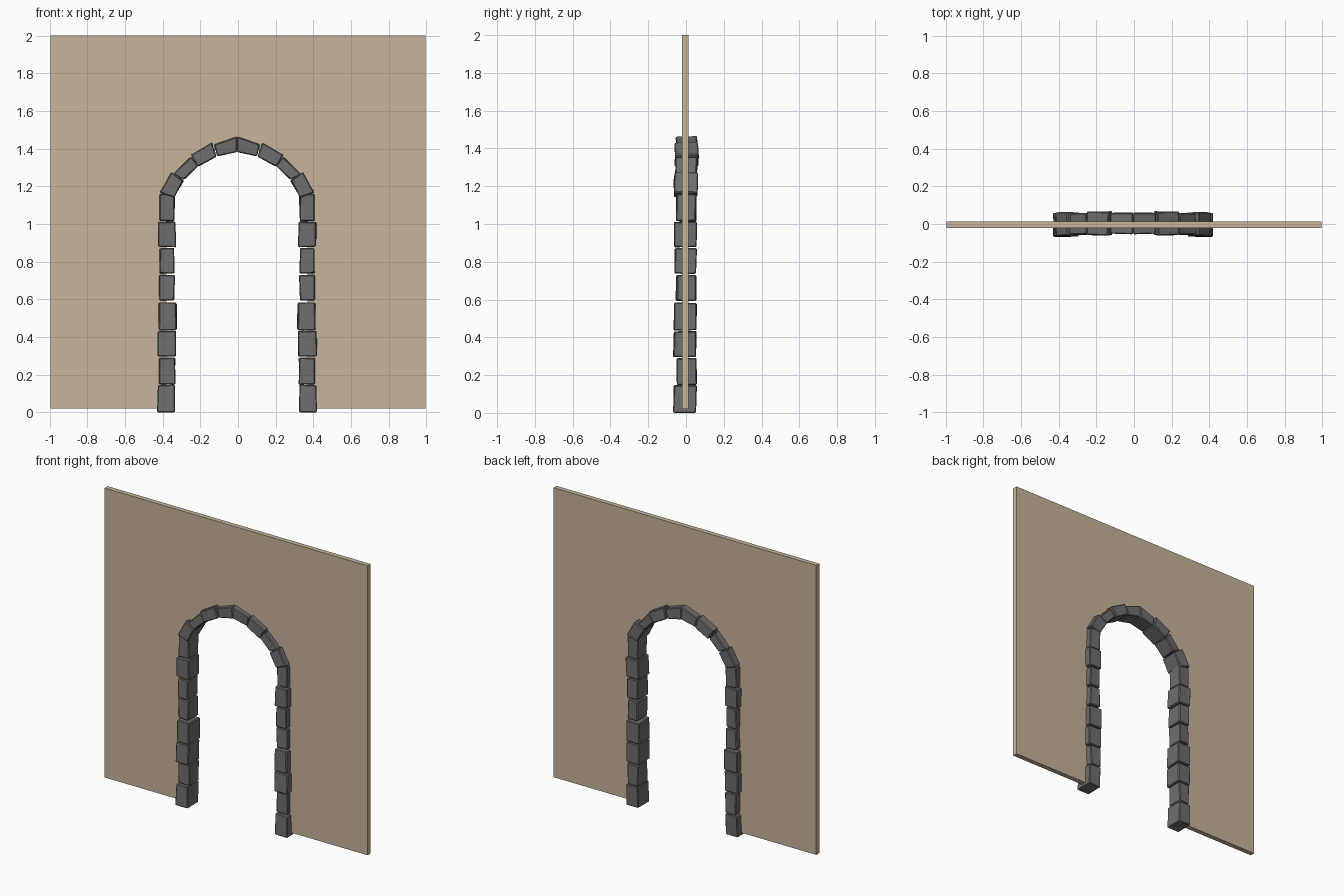
import bpy, bmesh, random
from mathutils import Vector

if "Cube" in bpy.data.objects:
    bpy.data.objects.remove(bpy.data.objects["Cube"])

random.seed(4)
CX = -0.005  # mirror axis of the arch


def material(name, rgb):
    m = bpy.data.materials.new(name)
    m.diffuse_color = (*rgb, 1)
    m.use_nodes = True
    m.node_tree.nodes["Principled BSDF"].inputs["Base Color"].default_value = m.diffuse_color
    return m


plaster = material("tan_plaster", (0.58, 0.456, 0.328))
stone = material("grey_stone", (0.156, 0.156, 0.158))


def prism(name, front, back, mat):
    """Solid between two matching outlines of 3D points."""
    bm = bmesh.new()
    f = [bm.verts.new(p) for p in front]
    b = [bm.verts.new(p) for p in back]
    bm.faces.new(f)
    bm.faces.new(b[::-1])
    for i in range(len(f)):
        j = (i + 1) % len(f)
        bm.faces.new((f[j], f[i], b[i], b[j]))
    bmesh.ops.recalc_face_normals(bm, faces=bm.faces[:])
    me = bpy.data.meshes.new(name)
    bm.to_mesh(me)
    bm.free()
    me.materials.append(mat)
    ob = bpy.data.objects.new(name, me)
    bpy.context.collection.objects.link(ob)
    return ob


# Wall panel with an arched doorway hidden behind the stones
left = [(-0.375, 0.02), (-0.375, 1.155), (-0.32, 1.25), (-0.23, 1.335),
        (-0.12, 1.392)]
right = [(-x, z) for x, z in reversed(left)]
arch = [(x + CX, z) for x, z in left + [(0, 1.425)] + right]
outline = [(-0.995, 0.02)] + arch + [(0.995, 0.02), (0.995, 2), (-0.995, 2)]
prism("wall", [(x, -0.02, z) for x, z in outline],
      [(x, 0.013, z) for x, z in outline], plaster)


def stone_block(name, quad, y0, y1, jit=0.004):
    """Rough chamfered block, mirrored to the other side of the arch."""
    def rough(x, y, z):
        j = lambda: random.uniform(-jit, jit)
        return Vector((0 if x == 0 else x + j(), y + j(), max(0, z + j() * 0.6) if z > 0 else 0))
    ob = prism(name, [rough(x, y0, z) for x, z in quad],
               [rough(x, y1, z) for x, z in quad], stone)
    ob.location.x = CX
    bev = ob.modifiers.new("chamfer", 'BEVEL')
    bev.width = 0.005
    bev.segments = 1
    ob.modifiers.new("mirror", 'MIRROR').use_axis[0] = True


# Jamb stones: bottom, top, outer x, inner x, front y, back y
jambs = [
    (0.000, 0.145, 0.423, 0.328, -0.065, 0.055),
    (0.148, 0.290, 0.412, 0.330, -0.050, 0.054),
    (0.295, 0.432, 0.421, 0.322, -0.065, 0.055),
    (0.436, 0.582, 0.418, 0.321, -0.064, 0.056),
    (0.595, 0.730, 0.412, 0.331, -0.052, 0.055),
    (0.737, 0.872, 0.413, 0.331, -0.060, 0.055),
    (0.878, 1.010, 0.422, 0.325, -0.063, 0.055),
    (1.014, 1.158, 0.412, 0.330, -0.050, 0.052),
]
for i, (z0, z1, xo, xi, y0, y1) in enumerate(jambs, 1):
    stone_block(f"jamb_stone_{i}", [(-xo, z0), (-xi, z0), (-xi, z1), (-xo, z1)], y0, y1)

# Arch stones: four corners in x, z, then depth
ring = [
    ([(-0.411, 1.165), (-0.335, 1.140), (-0.284, 1.230), (-0.350, 1.276)], -0.063, 0.063),
    ([(-0.338, 1.262), (-0.282, 1.234), (-0.209, 1.309), (-0.248, 1.358)], -0.056, 0.058),
    ([(-0.246, 1.366), (-0.206, 1.304), (-0.108, 1.358), (-0.132, 1.431)], -0.060, 0.065),
    ([(-0.124, 1.422), (-0.103, 1.360), (0, 1.384), (0, 1.465)], -0.052, 0.060),
]
for i, (quad, y0, y1) in enumerate(ring, 1):
    stone_block(f"arch_stone_{i}", quad, y0, y1)
